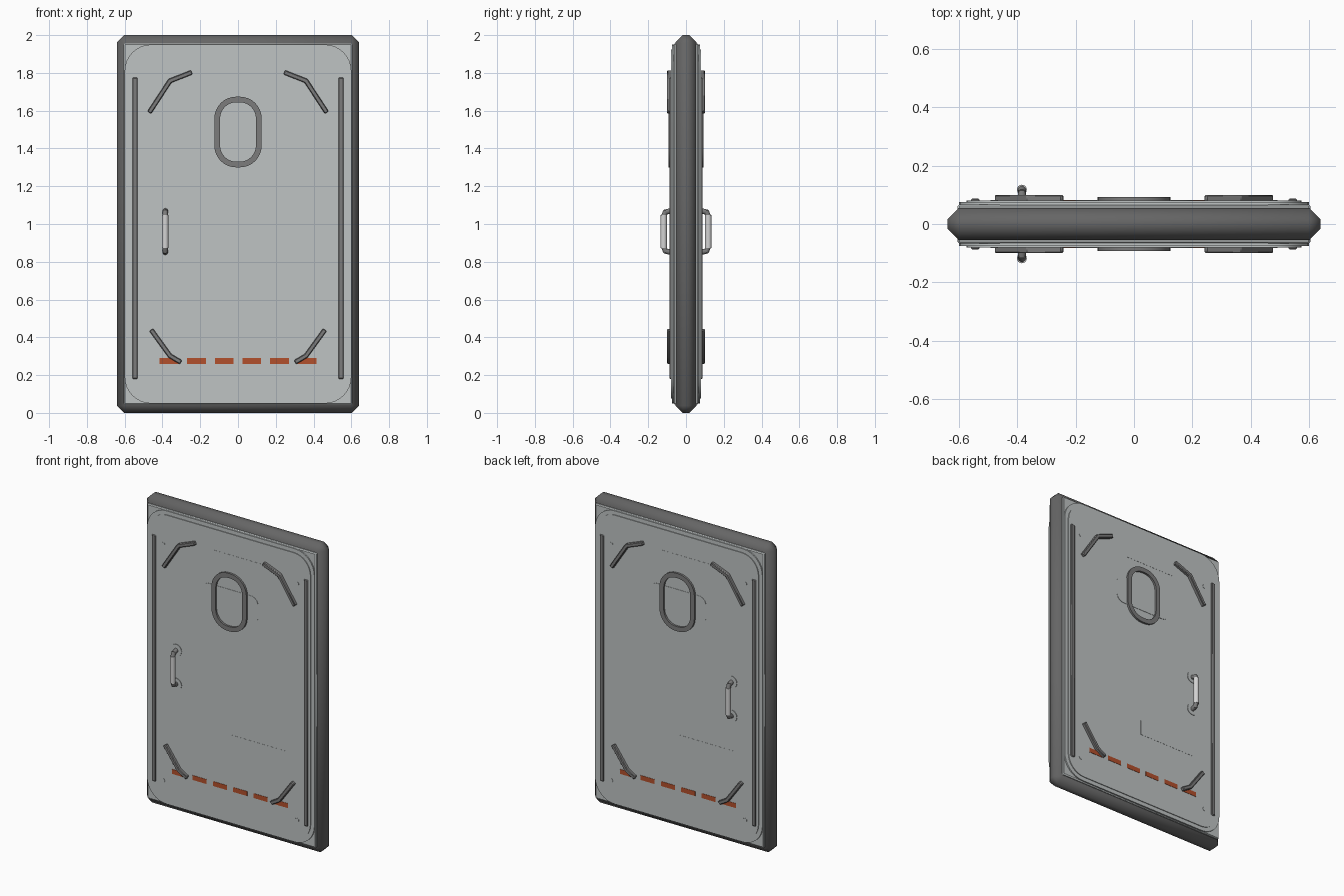
import bpy, bmesh, math
from mathutils import Vector, Matrix

if "Cube" in bpy.data.objects:
    bpy.data.objects.remove(bpy.data.objects["Cube"], do_unlink=True)


def material(name, r, g, b):
    m = bpy.data.materials.new(name)
    m.use_nodes = True
    m.diffuse_color = (r, g, b, 1)
    m.node_tree.nodes["Principled BSDF"].inputs["Base Color"].default_value = (r, g, b, 1)
    return m


FRAME = material("dark_frame_grey", 0.13, 0.13, 0.13)
TRIM = material("trim_grey", 0.2, 0.2, 0.2)
PANEL = material("panel_grey", 0.52, 0.55, 0.55)
GRIP = material("light_grip", 0.65, 0.65, 0.65)
ORANGE = material("warning_orange", 0.45, 0.08, 0.025)


def finish(bm, name, mat, bevel=0, angle=35):
    bmesh.ops.recalc_face_normals(bm, faces=bm.faces)
    me = bpy.data.meshes.new(name)
    bm.to_mesh(me)
    bm.free()
    ob = bpy.data.objects.new(name, me)
    bpy.context.collection.objects.link(ob)
    me.materials.append(mat)
    if bevel:
        mod = ob.modifiers.new("bevel", "BEVEL")
        mod.width, mod.segments = bevel, 1
    bpy.ops.object.select_all(action="DESELECT")
    ob.select_set(True)
    bpy.context.view_layer.objects.active = ob
    bpy.ops.object.shade_smooth_by_angle(angle=math.radians(angle))
    return ob


def rounded(cx, cz, hx, hz, r, n=8):
    """Outline of a rounded rectangle in x and z."""
    pts = []
    for k, (sx, sz) in enumerate([(1, 1), (-1, 1), (-1, -1), (1, -1)]):
        for i in range(n + 1):
            a = (k + i / n) * math.pi / 2
            pts.append((cx + sx * (hx - r) + r * math.cos(a), cz + sz * (hz - r) + r * math.sin(a)))
    return pts


def rect(x0, x1, z0, z1):
    return [(x0, z0), (x1, z0), (x1, z1), (x0, z1)]


def strip(path, w):
    """Outline of a bent bar with mitred corners."""
    p = [Vector(q) for q in path]
    left, right = [], []
    for i, q in enumerate(p):
        a = (q - p[i - 1]).normalized() if i else None
        b = (p[i + 1] - q).normalized() if i + 1 < len(p) else None
        t = ((a or b) + (b or a)).normalized()
        n = Vector((-t.y, t.x)) * (w / 2 / t.dot(a or b))
        left.append(q + n)
        right.append(q - n)
    return left + right[::-1]


def plate(name, outline, y0, y1, mat, turn=Matrix(), bevel=0):
    """Extrude an outline from depth y0 to y1, measured outwards."""
    bm = bmesh.new()
    base = bm.faces.new([bm.verts.new((x, -y0, z)) for x, z in outline])
    new = bmesh.ops.extrude_face_region(bm, geom=[base], use_keep_orig=True)["geom"]
    for v in new:
        if isinstance(v, bmesh.types.BMVert):
            v.co.y = -y1
    bm.transform(turn)
    return finish(bm, name, mat, bevel)


def ring(name, outer, inner, y0, y1, mat, turn):
    bm = bmesh.new()
    loops = [[bm.verts.new((x, -y, z)) for x, z in o]
             for o, y in ((outer, y0), (outer, y1), (inner, y1), (inner, y0))]
    for a, b in zip(loops, loops[1:] + loops[:1]):
        for i in range(len(a)):
            bm.faces.new((a[i - 1], a[i], b[i], b[i - 1]))
    bm.transform(turn)
    return finish(bm, name, mat)


def rod(name, start, end, r, mat, turn, sides=16):
    a, b = Vector(start), Vector(end)
    bm = bmesh.new()
    bmesh.ops.create_cone(bm, cap_ends=True, segments=sides, radius1=r, radius2=r, depth=(b - a).length)
    rot = (b - a).to_track_quat("Z", "Y").to_matrix().to_4x4()
    bm.transform(turn @ Matrix.Translation((a + b) / 2) @ rot)
    return finish(bm, name, mat)


# Outer frame with chamfered rim
bm = bmesh.new()
bmesh.ops.create_cube(bm, size=1, matrix=Matrix.Translation((0, 0, 1)) @ Matrix.Diagonal((1.28, 0.11, 2, 1)))
bmesh.ops.bevel(bm, geom=bm.edges[:], offset=0.038, segments=1, affect="EDGES")
finish(bm, "outer_frame", FRAME, angle=60)

# Door slab through the frame
plate("door_slab", rect(-0.605, 0.605, 0.045, 1.955), -0.067, 0.067, PANEL, bevel=0.006)

for side, turn in (("front", Matrix()), ("back", Matrix.Rotation(math.pi, 4, "Z"))):
    def add(name, outline, y0, y1, mat, bevel=0):
        plate(side + "_" + name, outline, y0, y1, mat, turn, bevel)

    # Stepped skin with rounded corners
    add("skin", rounded(0, 1, 0.6, 0.95, 0.14), 0.06, 0.075, PANEL)
    add("raised_skin", rounded(0, 1, 0.575, 0.925, 0.12), 0.07, 0.08, PANEL)

    # Flush plates and rivets
    add("upper_plate", rect(-0.13, 0.235, 1.71, 1.79), 0.078, 0.081, PANEL)
    add("lower_plate", rect(-0.015, 0.4, 0.53, 0.625), 0.078, 0.081, PANEL)
    add("window_backing", rounded(0, 1.475, 0.2, 0.09, 0.05), 0.078, 0.082, PANEL)
    for sx in (-1, 1):
        for z in (0.2, 1.73):
            rod(side + "_rivet", (sx * 0.48, -0.078, z), (sx * 0.48, -0.082, z), 0.013, PANEL, turn)

    # Window rim
    ring(side + "_window_rim", rounded(0, 1.487, 0.125, 0.187, 0.115), rounded(0, 1.487, 0.095, 0.157, 0.085),
         0.075, 0.093, TRIM, turn)

    # Side rails and corner brackets
    for sx in (-1, 1):
        add("side_rail", rect(sx * 0.545 - 0.014, sx * 0.545 + 0.014, 0.18, 1.775), 0.075, 0.088, TRIM, 0.004)
        for path in ([(0.47, 1.59), (0.36, 1.758), (0.245, 1.803)], [(0.46, 0.44), (0.36, 0.302), (0.302, 0.268)]):
            add("corner_bracket", strip([(sx * x, z) for x, z in path], 0.024), 0.075, 0.1, TRIM, 0.004)

    # Dashed warning line
    for i in range(6):
        x = -0.365 + i * 0.146
        add("warning_dash", rect(x - 0.05, x + 0.05, 0.26, 0.29), 0.078, 0.082, ORANGE)

# Pull handles, mirrored to both faces
for side, s in (("front", -1), ("back", 1)):
    x, one = -0.385, Matrix()
    for z, dz in ((0.85, 1), (1.07, -1)):
        rod(side + "_handle_base", (x, s * 0.075, z), (x, s * 0.084, z), 0.038, PANEL, one, 24)
        rod(side + "_handle_post", (x, s * 0.08, z), (x, s * 0.112, z + dz * 0.008), 0.014, TRIM, one)
        rod(side + "_handle_elbow", (x, s * 0.106, z), (x, s * 0.118, z + dz * 0.03), 0.014, TRIM, one)
    rod(side + "_handle_grip", (x, s * 0.118, 0.873), (x, s * 0.118, 1.047), 0.017, GRIP, one)
